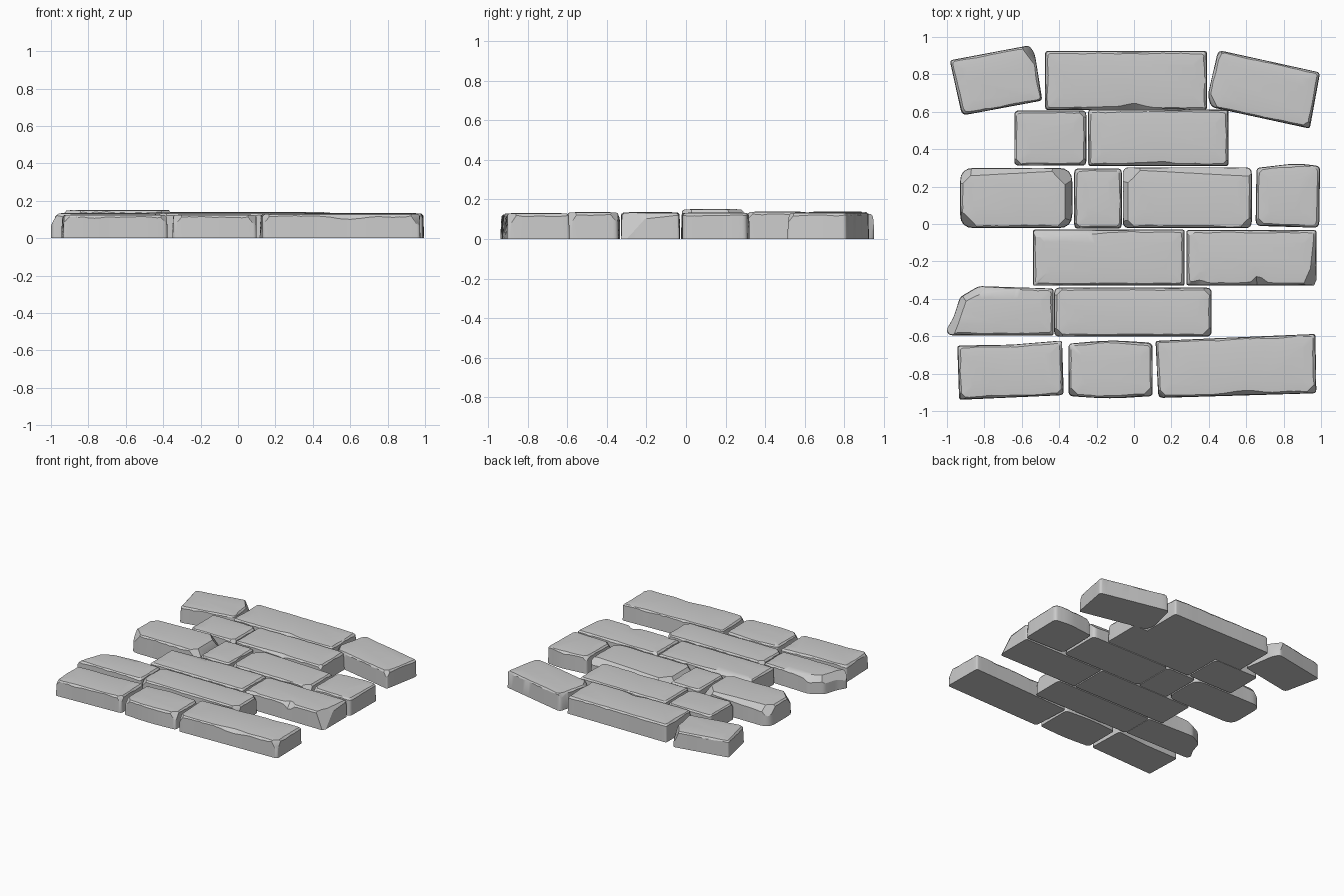
import bpy, bmesh, math
from mathutils import Vector, noise

if "Cube" in bpy.data.objects:
    bpy.data.objects.remove(bpy.data.objects["Cube"])


def rounded(corners):
    """Outline from (x, y, radius) corners: rounded corners, subdivided sides."""
    n, pts = len(corners), []
    for i, (x, y, r) in enumerate(corners):
        c = Vector((x, y))
        a = Vector(corners[i - 1][:2]) - c
        b = Vector(corners[(i + 1) % n][:2]) - c
        p = c + a.normalized() * min(r, a.length * .45)
        q = c + b.normalized() * min(r, b.length * .45)
        for k in range(5):
            t = k / 4
            pts.append(p * (1 - t) ** 2 + c * 2 * t * (1 - t) + q * t * t)
    out = []
    for i, p in enumerate(pts):
        q = pts[(i + 1) % len(pts)]
        steps = max(1, round((q - p).length / .03))
        out += [p.lerp(q, k / steps) for k in range(steps)]
    return out


def stone(name, corners, h, chips=(), dents=()):
    """Chips are (x, y, nx, ny, nz) cuts through a top point; dents are (x, y, size, depth)."""
    pts = rounded(corners)
    xs, ys = [p.x for p in pts], [p.y for p in pts]
    cx, cy = (min(xs) + max(xs)) / 2, (min(ys) + max(ys)) / 2
    hx, hy = (max(xs) - min(xs)) / 2, (max(ys) - min(ys)) / 2
    bm = bmesh.new()
    rings = [[], [], [], []]
    for p in pts:
        worn = .5 + .5 * noise.noise(Vector((p.x * 9, p.y * 9, 3)))
        rough = noise.noise(Vector((p.x * 28, p.y * 28, 7)))
        rim = .007 + .013 * worn + .003 * rough
        drop = .008 + .014 * worn + .007 * rough
        wall = .003 + .003 * noise.noise(Vector((p.x * 7, p.y * 7, 1)))
        for dx, dy, size, depth in dents:
            g = math.exp(-((p.x - dx) ** 2 + (p.y - dy) ** 2) / size ** 2)
            rim += depth * g
            drop += depth * g
        for ring, inset, z in zip(rings, (0, wall, rim, rim + .05),
                                  (0, h - drop, h - .004, h)):
            ring.append(bm.verts.new((cx + (p.x - cx) * (1 - inset / hx),
                                      cy + (p.y - cy) * (1 - inset / hy), z)))
    n = len(pts)
    for lo, up in zip(rings, rings[1:]):
        for i in range(n):
            j = (i + 1) % n
            bm.faces.new((lo[i], lo[j], up[j], up[i]))
    bm.faces.new(rings[0])
    bm.faces.new(rings[-1])
    bmesh.ops.recalc_face_normals(bm, faces=bm.faces)
    # broken corners and edges
    for x, y, nx, ny, nz in chips:
        cut = bmesh.ops.bisect_plane(bm, geom=bm.verts[:] + bm.edges[:] + bm.faces[:],
                                     plane_co=(x, y, h), plane_no=(nx, ny, nz), clear_outer=True)
        edges = [e for e in cut['geom_cut'] if isinstance(e, bmesh.types.BMEdge)]
        bmesh.ops.holes_fill(bm, edges=edges, sides=0)
    bmesh.ops.recalc_face_normals(bm, faces=bm.faces)
    mesh = bpy.data.meshes.new(name)
    bm.to_mesh(mesh)
    bm.free()
    ob = bpy.data.objects.new(name, mesh)
    bpy.context.collection.objects.link(ob)
    bpy.ops.object.select_all(action='DESELECT')
    ob.select_set(True)
    bpy.context.view_layer.objects.active = ob
    bpy.ops.object.shade_smooth_by_angle(angle=math.radians(30))


def box(x0, x1, y0, y1, r=.02):
    """Counter-clockwise rectangle, all corners with the same radius."""
    return [(x0, y0, r), (x1, y0, r), (x1, y1, r), (x0, y1, r)]


# back row
stone("back_left_stone", [(-.92, .58, .03), (-.49, .66, .02), (-.53, .91, .03),
                          (-.56, .955, .02), (-.985, .875, .015)], .13,
      [(-.60, .94, 1, .75, .5)])
stone("back_middle_stone", box(-.475, .39, .61, .925, .015), .14,
      [(-.44, .61, -1, -1, 1), (.36, .61, 1, -1, 1)], [(0, .61, .08, .02)])
stone("back_right_stone", [(.41, .625, .03), (.94, .51, .015), (.995, .81, .02),
                           (.45, .93, .03), (.395, .69, .02)], .135,
      [(.43, .66, -1, -.5, .7), (.46, .89, -1, .5, .5), (.90, .53, .6, -1, .7)])
# second row
stone("second_row_short_stone", box(-.64, -.255, .312, .607, .025), .135,
      [(-.30, .60, 1, 1, .8), (-.60, .32, -1, -1, .8), (-.30, .32, 1, -1, .8)])
stone("second_row_long_stone", box(-.245, .505, .31, .612, .015), .14,
      [(-.21, .60, -.5, 1, 1), (.47, .32, 1, -1, 1)], [(.1, .31, .1, .008)])
# third row
stone("third_row_worn_stone", box(-.93, -.33, -.022, .30, .075), .152,
      [(-.37, .14, 1, 0, .6), (-.6, .27, -.05, 1, .9), (-.40, .24, 1, 1, 1),
       (-.89, .04, -1, -1, .8), (-.86, .27, -1, 1, .8), (-.38, .02, 1, -1, .8)])
stone("third_row_small_stone", box(-.32, -.065, -.025, .297, .025), .135,
      [(-.29, -.01, -1, -1, .8)])
stone("third_row_long_stone", box(-.06, .63, -.022, .303, .035), .135,
      [(0, .25, -1, 1, .9), (.3, .27, .05, 1, .9), (-.03, .1, -1, 0, .7),
       (.59, .01, 1, -1, .8), (.57, .29, .5, 1, .8), (0, -.01, -1, -1, .8)])
stone("third_row_end_stone", [(.65, -.01, .03), (.99, -.02, .03), (.995, .31, .025),
                              (.87, .325, .05), (.655, .30, .02)], .135,
      [(.68, .02, -1, -1, 1), (.69, .29, -1, 1, .9)])
# fourth row
stone("fourth_row_long_stone", box(-.54, .27, -.33, -.03, .012), .137,
      [(-.1, -.05, -.06, 1, 1.6)], [(-.25, -.03, .1, .01)])
stone("fourth_row_end_stone", box(.28, .975, -.328, -.033, .012), .135,
      [(.91, -.31, 1, -.45, .45), (.95, -.15, 1, -.1, .8), (.31, -.06, -.5, 1, 1.5)],
      [(.67, -.328, .03, .04), (.33, -.328, .04, .015)])
# fifth row, with broken left end
stone("fifth_row_broken_stone", [(-.99, -.595, .02), (-.43, -.597, .015), (-.43, -.345, .015),
                                 (-.83, -.332, .02), (-.93, -.39, .02), (-.965, -.50, .02),
                                 (-1.003, -.565, .01)], .135,
      [(-.91, -.45, -1, .35, .7), (-.80, -.365, -.5, 1, .9), (-.6, -.355, -.1, 1, 1.5)])
stone("fifth_row_long_stone", box(-.427, .415, -.602, -.34, .03), .137,
      [(-.39, -.58, -1, -1, .8), (.37, -.585, 1, -1, .7), (.37, -.35, 1, 1, .8),
       (-.40, -.37, -1, 1, .9), (0, -.59, 0, -1, .7)])
# front row
stone("front_left_stone", [(-.935, -.94, .015), (-.375, -.915, .025), (-.385, -.623, .015),
                           (-.65, -.645, .03), (-.945, -.65, .015)], .127,
      [(-.41, -.90, 1, -1, .8), (-.90, -.925, -1, -1, .9)])
stone("front_middle_stone", [(-.35, -.92, .025), (-.13, -.935, .1), (.10, -.92, .02),
                             (.10, -.635, .03), (-.13, -.62, .1), (-.35, -.64, .02)], .128,
      [(-.30, -.91, -1, -1, .8), (.07, -.89, 1, -1, .8), (.05, -.63, 1, 1, .9)])
stone("front_right_stone", [(.13, -.93, .025), (.975, -.905, .02), (.97, -.588, .015),
                            (.45, -.61, .03), (.115, -.625, .015)], .132,
      [(.17, -.915, -1, -1, .8), (.95, -.87, 1, -1, .7)], [(.6, -.915, .08, .015)])
